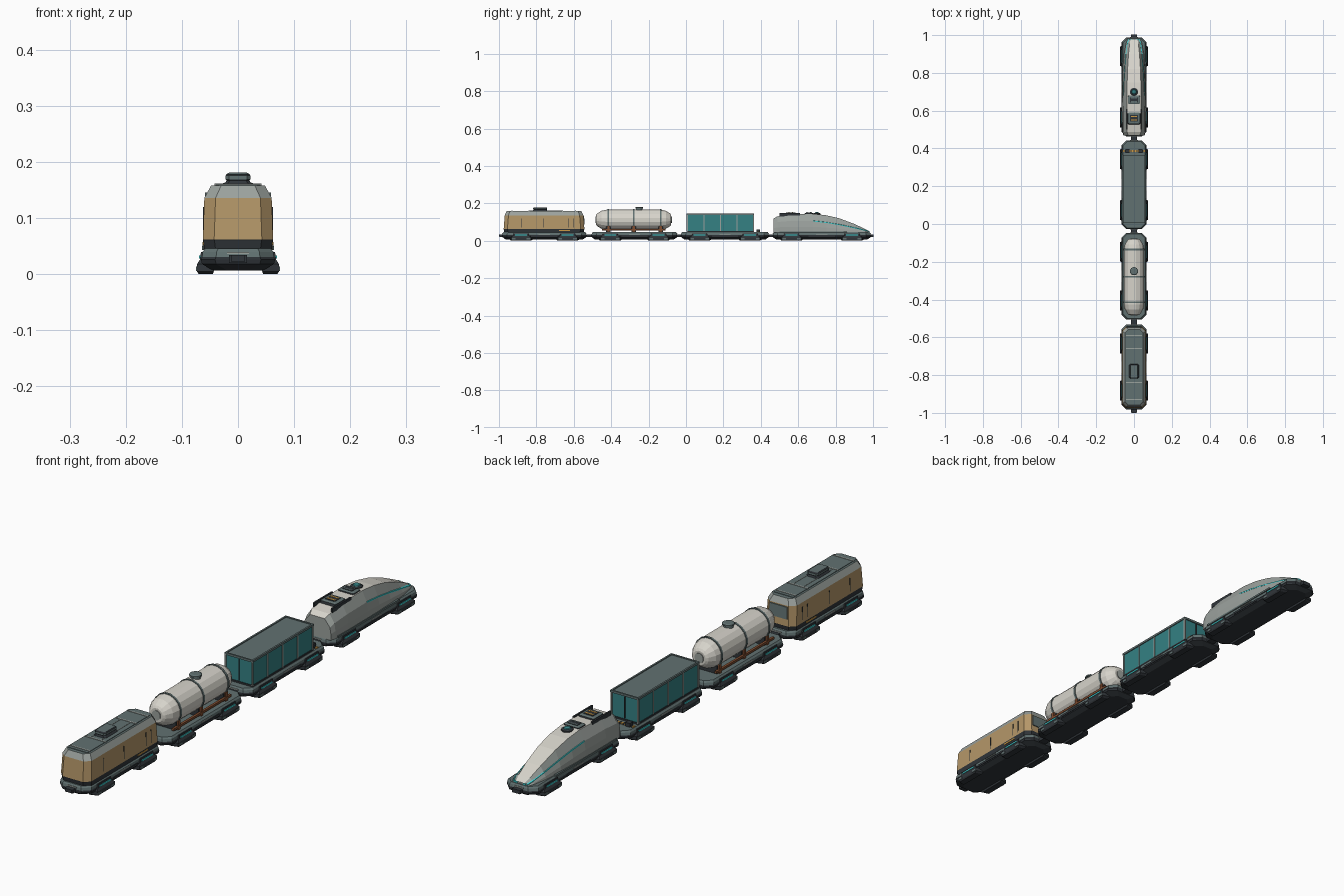
import bpy, bmesh, math
from mathutils import Vector

if "Cube" in bpy.data.objects:
    bpy.data.objects.remove(bpy.data.objects["Cube"], do_unlink=True)


def material(name, r, g, b):
    m = bpy.data.materials.new(name)
    m.use_nodes = True
    m.diffuse_color = (r, g, b, 1)
    m.node_tree.nodes["Principled BSDF"].inputs["Base Color"].default_value = (r, g, b, 1)
    return m


DARK = material("charcoal", .03, .036, .042)
DECK = material("slate grey", .12, .165, .165)
MID = material("warm grey", .33, .36, .34)
WHITE = material("off white", .68, .66, .6)
TAN = material("sand", .46, .31, .14)
TEAL = material("teal", .035, .22, .23)
CYAN = material("bright cyan", .05, .65, .66)
AMBER = material("amber", .62, .33, .06)
RUST = material("rust brown", .22, .075, .03)


def finish(name, bm, mats):
    bmesh.ops.recalc_face_normals(bm, faces=bm.faces[:])
    me = bpy.data.meshes.new(name)
    bm.to_mesh(me)
    bm.free()
    for m in mats:
        me.materials.append(m)
    ob = bpy.data.objects.new(name, me)
    bpy.context.collection.objects.link(ob)
    return ob


def skin(name, rings, mats, pick):
    """Join rings of points; pick(ring, side) gives the material slot."""
    bm = bmesh.new()
    vs = [[bm.verts.new(p) for p in ring] for ring in rings]
    n = len(vs[0])
    for i in range(len(vs) - 1):
        for j in range(n):
            k = (j + 1) % n
            f = bm.faces.new((vs[i][j], vs[i][k], vs[i + 1][k], vs[i + 1][j]))
            f.material_index = pick(i, j)
    bm.faces.new(vs[0]).material_index = pick(0, -1)
    bm.faces.new(vs[-1]).material_index = pick(len(vs) - 1, -1)
    return finish(name, bm, mats)


def octagon(x, y0, y1, z, c):
    return [(-x + c, y0, z), (x - c, y0, z), (x, y0 + c, z), (x, y1 - c, z),
            (x - c, y1, z), (-x + c, y1, z), (-x, y1 - c, z), (-x, y0 + c, z)]


def stack(name, y0, y1, layers, mats, slots):
    """Chamfered-plan solid from layers of (half width, end inset, z, chamfer)."""
    rings = [octagon(x, y0 + i, y1 - i, z, c) for x, i, z, c in layers]
    return skin(name, rings, mats, lambda i, j: slots[i])


def box(name, x, y, z, mat, mirror=False):
    """Box between pairs of limits, with an optional twin across the centre."""
    bm = bmesh.new()
    for s in ((1, -1) if mirror else (1,)):
        g = bmesh.ops.create_cube(bm, size=1)["verts"]
        for v in g:
            v.co = Vector((s * (sum(x) / 2 + v.co.x * (x[1] - x[0])),
                           sum(y) / 2 + v.co.y * (y[1] - y[0]),
                           sum(z) / 2 + v.co.z * (z[1] - z[0])))
    return finish(name, bm, [mat])


def lathe(name, centre, axis, profile, mat, sides=16):
    """Turned solid from (radius, distance along axis) points."""
    c = Vector(centre)
    rings = []
    for r, d in profile:
        ring = []
        for k in range(sides):
            a = math.tau * (k + .5) / sides
            p = (r * math.cos(a), r * math.sin(a))
            ring.append(c + Vector((p[0], d, p[1]) if axis == "Y" else (p[0], p[1], d)))
        rings.append(ring)
    return skin(name, rings, [mat], lambda i, j: 0)


def bogie(name, y):
    for s, side in ((1, "left"), (-1, "right")):
        rings = []
        for z, x0, x1, h in ((0, .045, .07, .052), (.005, .043, .073, .06),
                             (.018, .043, .073, .06), (.026, .05, .068, .05), (.04, .05, .066, .045)):
            rings.append([(s * x0, y - h, z), (s * x1, y - h + .008, z),
                          (s * x1, y + h - .008, z), (s * x0, y + h, z)])
        skin(f"{name}_{side}", rings, [DARK], lambda i, j: 0)
    box(name + "_light", (.062, .0695), (y - .032, y + .032), (.028, .033), CYAN, True)
    for d in (-.04, .04):
        box(name + "_cap", (.06, .0745), (y + d - .01, y + d + .01), (.006, .014), DECK, True)


def chassis(name, y0, y1):
    stack(name + "_chassis", y0, y1,
          [(.045, .018, .007, .025), (.064, .002, .018, .025), (.066, 0, .026, .025),
           (.064, 0, .031, .025), (.063, .002, .04, .025), (.058, .006, .046, .023)],
          [DARK, DECK], [0, 0, 0, 1, 1, 1])
    bogie(name + "_rear_bogie", y0 + .1)
    bogie(name + "_front_bogie", y1 - .1)
    mid = (y0 + y1) / 2
    box(name + "_sill", (.06, .067), (mid - .07, mid + .07), (.022, .03), DARK, True)
    box(name + "_marker", (.062, .066), (mid - .03, mid + .03), (.034, .037), MID, True)
    for y, d in ((y0, -1), (y1, 1)):
        box(name + "_end_trim", (-.02, .02), (y - .001, y + .001), (.036, .04), MID)
        box(name + "_coupler", (-.016, .016), sorted((y - d * .01, y + d * .015)), (.02, .034), DARK)


cars = {"rear_car": (-.982, -.533), "tank_car": (-.505, -.047),
        "container_car": (-.027, .443), "engine": (.464, .988)}
for name, (y0, y1) in cars.items():
    chassis(name, y0, y1)
for y in (-.519, -.037, .4535):
    box("drawbar", (-.011, .011), (y - .025, y + .025), (.022, .032), DARK)
for y in (-.99, .99):
    box("end_hook", (-.012, .012), (y - .01, y + .01), (.022, .034), DARK)

# Rear car: sand body with grey shoulders and slate roof
stack("rear_car_body", -.975, -.543,
      [(.06, .004, .044, .02), (.062, .001, .06, .02), (.0625, 0, .062, .02),
       (.060, .006, .136, .02), (.048, .016, .158, .018)],
      [DARK, TAN, MID, DECK], [0, 0, 1, 2, 3])
box("rear_car_roof_panel", (-.04, .04), (-.945, -.575), (.157, .16), DECK)
for y in (-.93, -.84, -.66, -.59):
    box("rear_car_roof_rib", (-.042, .042), (y - .003, y + .003), (.158, .1615), MID)
box("rear_car_roof_seam", (.02, .022), (-.84, -.66), (.158, .1612), MID, True)
stack("rear_car_vent", -.82, -.74,
      [(.027, 0, .158, .006), (.02, .004, .167, .006), (.022, .003, .169, .006),
       (.022, .003, .176, .006), (.019, .008, .179, .005)], [DARK, DECK], [0, 0, 1, 0, 1])
skin("rear_car_window", [[(-.038, y, .088), (.038, y, .088), (.035, y - .0035, .132),
                          (-.035, y - .0035, .132)] for y in (-.546, -.5415)],
     [DECK], lambda i, j: 0)
for y in (-.88, -.76, -.63, -.60):
    box("rear_car_side_seam", (.058, .0622), (y - .0015, y + .0015), (.066, .12), DARK, True)
box("rear_car_hazard_strip", (.058, .063), (-.68, -.62), (.052, .057), AMBER, True)

# Tank car: tapered tank, bands, saddles, side rails and hatch
lathe("tank", (0, -.28, .112), "Y",
      [(.026, -.201), (.034, -.196), (.049, -.172), (.055, -.145),
       (.055, .145), (.049, .172), (.034, .196), (.026, .201)], WHITE)
for y in (-.415, -.28, -.135):
    lathe("tank_band", (0, y, .112), "Y", [(.0575, -.004), (.0575, .004)], DECK)
    box("tank_saddle", (-.042, .042), (y - .012, y + .012), (.044, .075), DARK)
    box("tank_saddle_post", (.042, .048), (y - .006, y + .006), (.046, .08), RUST, True)
box("tank_rail", (.041, .05), (-.45, -.11), (.054, .062), RUST, True)
for d in (-.202, .202):
    lathe("tank_end_plate", (0, -.28 + d, .112), "Y", [(.018, -.002), (.018, .002)], MID)
lathe("tank_hatch", (0, -.25, .16), "Z",
      [(.018, 0), (.018, .012), (.022, .013), (.022, .018), (.016, .021)], DECK, 12)

# Container car: ribbed teal container with slate roof
box("container", (-.055, .055), (.008, .36), (.05, .14), TEAL)
box("container_roof", (-.056, .056), (.006, .362), (.138, .143), DECK)
box("container_base", (-.057, .057), (.005, .363), (.044, .052), DARK)
box("container_roof_edge", (.052, .0585), (.004, .364), (.138, .146), DECK, True)
for y in (.007, .361):
    box("container_roof_end", (-.0585, .0585), (y - .003, y + .003), (.138, .146), DECK)
    box("container_corner", (.0525, .058), (y - .003, y + .003), (.05, .14), MID, True)
    box("container_door_seam", (-.0012, .0012), (y - .0025, y + .0025), (.055, .136), DARK)
for k in (1, 2, 3):
    y = .008 + .352 * k / 4
    box("container_post", (.053, .0575), (y - .0025, y + .0025), (.052, .14), MID, True)
box("deck_hazard_strip", (-.058, .058), (.38, .392), (.045, .05), AMBER)
for k in range(-3, 4):
    box("hazard_mark", (k * .016 - .003, k * .016 + .003), (.3795, .3925), (.045, .0505), DARK)
box("deck_locker", (.025, .045), (.376, .396), (.046, .06), DARK, True)

# Engine: sloping nose, sections of (y, base x, shoulder x, shoulder z, roof x, roof z)
sections = [(.468, .056, .052, .09, .03, .118), (.488, .061, .057, .1, .037, .13),
            (.56, .063, .058, .106, .038, .141), (.68, .063, .056, .106, .037, .144),
            (.75, .062, .053, .098, .036, .136), (.82, .06, .049, .086, .034, .12),
            (.9, .053, .043, .069, .029, .09), (.955, .043, .036, .056, .023, .064),
            (.978, .034, .029, .049, .018, .052)]
rings = []
for y, bx, sx, sz, rx, rz in sections:
    half = [(bx, y, .043), ((bx + sx) / 2 + .002, y, (.043 + sz) / 2), (sx, y, sz), (rx, y, rz)]
    rings.append(half + [(-x, b, z) for x, b, z in reversed(half)])
skin("engine_body", rings, [MID, WHITE, DARK], lambda i, j: 1 if j == 3 else 0)

# Light strips following the shoulder of the nose
for s, side in ((1, "left"), (-1, "right")):
    strip = [[(s * (sx + dx), y, sz + dz) for dx, dz in
              ((-.004, -.002), (.0015, -.003), (.0015, .001), (-.003, .003))]
             for y, bx, sx, sz, rx, rz in sections[3:]]
    skin("engine_light_strip_" + side, strip, [CYAN], lambda i, j: 0)
box("engine_skirt", (.057, .0645), (.5, .86), (.043, .05), DECK, True)
box("nose_lamp", (.012, .024), (.968, .98), (.046, .052), CYAN, True)

# Engine roof equipment
for y, h, lid in ((.56, .032, AMBER), (.657, .024, DECK)):
    stack("roof_unit", y - h, y + h,
          [(.034, 0, .138, .005), (.032, .002, .147, .005), (.026, .008, .15, .004)],
          [DARK, DECK], [0, 1, 1])
    box("roof_unit_grille", (-.02, .02), (y - h * .55, y + h * .55), (.149, .1515), DARK)
    for k in (-1, 1):
        box("roof_unit_slat", (-.017, .017), (y + k * .01 - .003, y + k * .01 + .003),
            (.15, .1525), lid)
box("roof_rail", (.035, .041), (.5, .61), (.13, .147), DARK, True)
lathe("roof_beacon", (0, .7, .139), "Z", [(.021, 0), (.021, .006), (.016, .009)], DARK, 12)
lathe("roof_beacon_lens", (0, .7, .147), "Z", [(.014, 0), (.011, .004), (.005, .006)], TEAL, 12)
